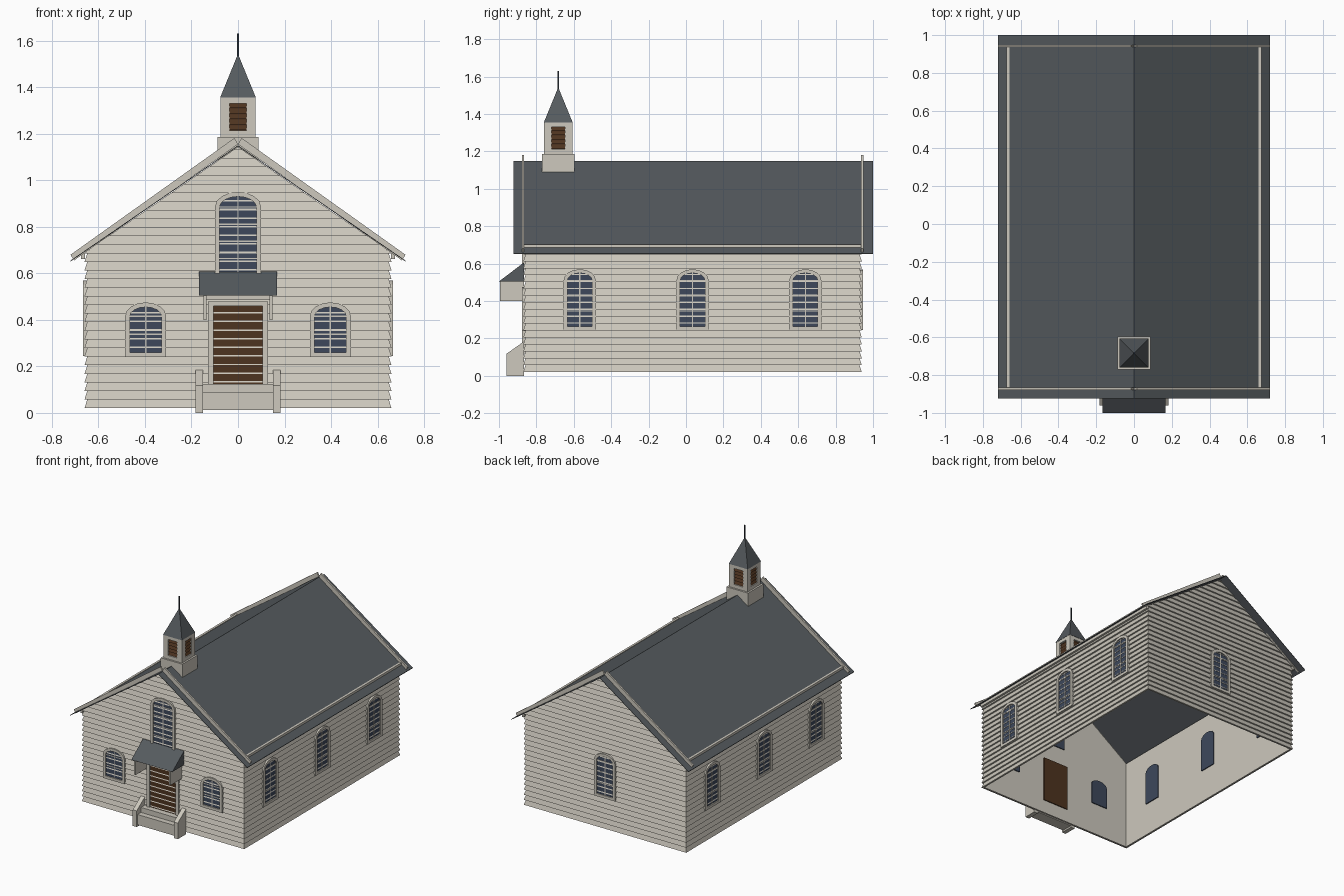
import bpy
from math import pi, cos, sin
from mathutils import Matrix

cube = bpy.data.objects.get("Cube")
if cube:
    bpy.data.objects.remove(cube, do_unlink=True)


def material(name, rgb):
    m = bpy.data.materials.new(name)
    m.use_nodes = True
    m.diffuse_color = (*rgb, 1)
    m.node_tree.nodes["Principled BSDF"].inputs["Base Color"].default_value = (*rgb, 1)
    return m


CREAM = material("cream paint", (0.61, 0.58, 0.51))
SLATE = material("slate grey", (0.092, 0.104, 0.114))
GLASS = material("blue glass", (0.047, 0.064, 0.105))
BROWN = material("brown wood", (0.075, 0.033, 0.014))
IRON = material("dark iron", (0.03, 0.038, 0.05))
HERE = Matrix.Identity(4)


def add(name, verts, faces, mat, place=HERE):
    me = bpy.data.meshes.new(name)
    me.from_pydata([place @ Matrix.Translation(v).translation for v in verts], [], faces)
    me.materials.append(mat)
    ob = bpy.data.objects.new(name, me)
    bpy.context.collection.objects.link(ob)
    return ob


def prism(name, pts, y0, y1, mat, place=HERE):
    """Outline in x and z, extruded along y."""
    n = len(pts)
    verts = [(x, y, z) for y in (y0, y1) for x, z in pts]
    faces = [tuple(range(n)), tuple(reversed(range(n, 2 * n)))]
    faces += [(i, i + n, (i + 1) % n + n, (i + 1) % n) for i in range(n)]
    return add(name, verts, faces, mat, place)


def box(name, x0, x1, y0, y1, z0, z1, mat, place=HERE):
    return prism(name, [(x0, z0), (x1, z0), (x1, z1), (x0, z1)], y0, y1, mat, place)


def ring(name, outer, inner, y0, y1, mat, place=HERE):
    """Flat frame between two outlines, extruded along y."""
    n = len(outer)
    verts = [(x, y, z) for y in (y0, y1) for loop in (outer, inner) for x, z in loop]
    faces = []
    for i in range(n):
        j = (i + 1) % n
        faces += [(i, j, n + j, n + i), (i, 2 * n + i, 2 * n + j, j),
                  (n + i, n + j, 3 * n + j, 3 * n + i)]
    return add(name, verts, faces, mat, place)


# Main sizes
MID, HALF_L, HALF_W = 0.035, 0.905, 0.66
BASE, EAVE, RIDGE, SLOPE = 0.02, 0.69, 1.144, 0.69
PITCH, LAP = 0.037, 0.012


def wall_place(angle, dist):
    """Local wall frame: x along the wall, -y outward, y = 0 at the board tips."""
    return (Matrix.Translation((0, MID, 0)) @ Matrix.Rotation(angle, 4, 'Z')
            @ Matrix.Translation((0, -dist, 0)))


def clapboards(name, place, half, gable):
    top = RIDGE if gable else EAVE

    def width(z, out):
        full = half - (0 if out else LAP)
        return min(full, max((RIDGE - z) / SLOPE, 0.001)) if gable else full

    verts, faces, z = [], [], BASE
    while z < top - 0.002:
        z1 = min(z + PITCH, top)
        b, t = width(z, True), width(z1, False)
        # Break the board where the gable starts so its corner stays sharp
        k = len(verts)
        verts += [(-b, LAP, z), (b, LAP, z), (b, 0, z), (-b, 0, z), (t, LAP, z1), (-t, LAP, z1)]
        faces += [(k, k + 1, k + 2, k + 3), (k + 3, k + 2, k + 4, k + 5),
                  (k + 1, k + 4, k + 2), (k, k + 3, k + 5)]
        z = z1
    add(name, verts, faces, CREAM, place)


def arch(half, z0, z1, rise, grow=0.0):
    pts = [(-half - grow, z0 - grow), (half + grow, z0 - grow)]
    for i in range(9):
        a = pi * i / 8
        pts.append(((half + grow) * cos(a), z1 - rise + (rise + grow) * sin(a)))
    return pts


def window(name, place, u, half, z0, z1, rise, rows):
    p = place @ Matrix.Translation((u, 0, 0))
    inner = arch(half, z0, z1, rise)
    prism(name + "_glass", inner, 0.0022, 0.022, GLASS, p)
    ring(name + "_frame", arch(half, z0, z1, rise, 0.02), inner, -0.006, LAP, CREAM, p)
    box(name + "_mullion", -0.003, 0.003, 0.0003, LAP, z0, z1, CREAM, p)
    for r in range(1, rows):
        z = z0 + (z1 - rise - z0) * r / (rows - 1) if rows > 2 else (z0 + z1) / 2
        box(f"{name}_bar_{r}", -half, half, 0.0003, LAP, z - 0.003, z + 0.003, CREAM, p)


FRONT, BACK = wall_place(0, HALF_L), wall_place(pi, HALF_L)
LEFT, RIGHT = wall_place(pi / 2, HALF_W), wall_place(-pi / 2, HALF_W)

# Walls with lapped boards outside
clapboards("front_wall", FRONT, HALF_W, True)
clapboards("back_wall", BACK, HALF_W, True)
clapboards("left_wall", LEFT, HALF_L, False)
clapboards("right_wall", RIGHT, HALF_L, False)

# Inner lining, open below and above
w, l = HALF_W - LAP - 0.003, HALF_L - LAP - 0.003
outline = [(-w, BASE), (w, BASE), (w, EAVE), (0, RIDGE - 0.008), (-w, EAVE)]
add("inner_lining", [(x, MID + s * l, z) for s in (-1, 1) for x, z in outline],
    [(0, 1, 2, 3, 4), (5, 6, 7, 8, 9), (1, 2, 7, 6), (0, 4, 9, 5)], CREAM)

# Windows
for u in (-0.397, 0.397):
    window("front_window", FRONT, u, 0.068, 0.26, 0.455, 0.04, 3)
window("gallery_window", FRONT, 0, 0.079, 0.59, 0.93, 0.045, 5)
window("back_window", BACK, 0, 0.066, 0.265, 0.55, 0.04, 4)
for side, flip, label in ((LEFT, 1, "left_window"), (RIGHT, -1, "right_window")):
    for u in (-0.603, 0, 0.603):
        window(label, side, flip * u, 0.066, 0.265, 0.55, 0.04, 4)

# Door and frame
box("door", -0.105, 0.105, 0.002, 0.022, 0.12, 0.46, BROWN, FRONT)
for s in (-1, 1):
    x = s * 0.1175
    box("door_jamb", x - 0.0125, x + 0.0125, -0.008, LAP, 0.12, 0.46, CREAM, FRONT)
box("door_head", -0.13, 0.13, -0.008, LAP, 0.46, 0.478, CREAM, FRONT)

# Roof, gable trims and eave rails
for s in (-1, 1):
    prism("roof_slope", [(0, 1.15), (s * 0.72, 0.655), (s * 0.72, 0.651), (0, 1.146)],
          -0.923, 1.0, SLATE)
    trim = [(s * 0.72, 0.68), (s * 0.705, 0.655), (0, 1.155), (s * 0.015, 1.182)]
    for y in (-0.872, 0.942):
        prism("gable_trim", trim, y - 0.006, y + 0.006, CREAM)
    x = s * 0.666
    box("eave_rail", x - 0.008, x + 0.008, -0.865, 0.94, 0.662, 0.703, CREAM)

# Porch canopy, drawn in side profile and turned to run along x
SIDE = Matrix.Rotation(pi / 2, 4, 'Z') @ Matrix.Scale(-1, 4, (0, 1, 0))
prism("canopy", [(-1.0, 0.505), (-0.865, 0.505), (-0.865, 0.607)], -0.167, 0.167, SLATE, SIDE)
for s in (-1, 1):
    x = s * 0.142
    box("canopy_bracket", x - 0.007, x + 0.007, -0.995, -0.865, 0.40, 0.505, CREAM)
box("canopy_rail", -0.149, 0.149, -0.883, -0.865, 0.485, 0.505, CREAM)

# Steps and cheek walls
box("lower_step", -0.155, 0.155, -0.95, -0.865, 0.012, 0.088, CREAM)
box("upper_step", -0.15, 0.15, -0.91, -0.865, 0.088, 0.125, CREAM)
cheek = [(-0.96, 0), (-0.865, 0), (-0.865, 0.185), (-0.96, 0.118)]
for s in (-1, 1):
    prism("step_cheek", cheek, s * 0.167 - 0.016, s * 0.167 + 0.016, CREAM, SIDE)

# Steeple
TY = -0.683
box("steeple_base", -0.088, 0.088, TY - 0.088, TY + 0.088, 1.085, 1.187, CREAM)
box("belfry_core", -0.062, 0.062, TY - 0.062, TY + 0.062, 1.187, 1.355, BROWN)
rim = [(-0.075, 1.187), (0.075, 1.187), (0.075, 1.357), (-0.075, 1.357)]
hole = [(-0.036, 1.213), (0.036, 1.213), (0.036, 1.331), (-0.036, 1.331)]
for k in range(4):
    face = (Matrix.Translation((0, TY, 0)) @ Matrix.Rotation(k * pi / 2, 4, 'Z')
            @ Matrix.Translation((0, -0.075, 0)))
    ring("belfry_side", rim, hole, 0, 0.013, CREAM, face)
    for i in range(5):
        z = 1.217 + i * 0.0235
        add("louvre", [(-0.036, 0.002, z), (0.036, 0.002, z),
                       (0.036, 0.013, z + 0.018), (-0.036, 0.013, z + 0.018)],
            [(0, 1, 2, 3)], BROWN, face)
h = 0.077
add("spire", [(-h, TY - h, 1.355), (h, TY - h, 1.355), (h, TY + h, 1.355), (-h, TY + h, 1.355),
              (0, TY, 1.543)],
    [(3, 2, 1, 0), (0, 1, 4), (1, 2, 4), (2, 3, 4), (3, 0, 4)], SLATE)
box("spire_pole", -0.004, 0.004, TY - 0.004, TY + 0.004, 1.52, 1.63, IRON)
